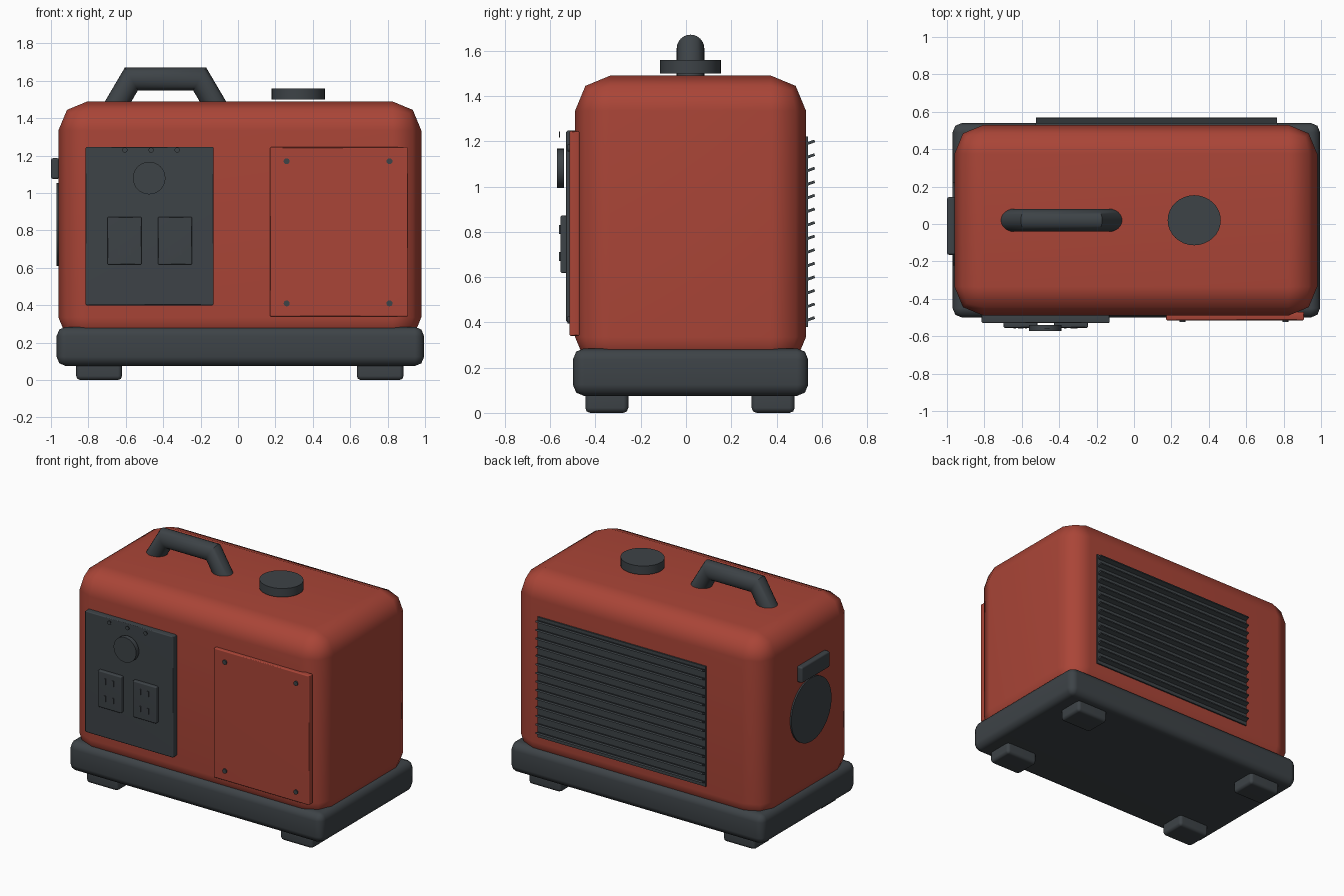
import bpy, bmesh, math
from mathutils import Vector

if "Cube" in bpy.data.objects:
    bpy.data.objects.remove(bpy.data.objects["Cube"])


def material(name, rgb):
    m = bpy.data.materials.new(name)
    m.diffuse_color = (*rgb, 1)
    m.use_nodes = True
    m.node_tree.nodes["Principled BSDF"].inputs["Base Color"].default_value = m.diffuse_color
    return m


RED = material("brick red", (0.40, 0.059, 0.038))
DARK = material("charcoal", (0.047, 0.056, 0.063))
CX, CY = 0.01, 0.02


def finish(ob, mat, angle=30):
    ob.data.materials.append(mat)
    bpy.ops.object.select_all(action='DESELECT')
    ob.select_set(True)
    bpy.context.view_layer.objects.active = ob
    bpy.ops.object.shade_smooth_by_angle(angle=math.radians(angle))
    return ob


def from_bmesh(name, bm):
    me = bpy.data.meshes.new(name)
    bm.to_mesh(me)
    bm.free()
    ob = bpy.data.objects.new(name, me)
    bpy.context.collection.objects.link(ob)
    return ob


def box(name, x, y, z, mat, bevel=0.0, segs=2, tilt=0.0):
    """Box given by its (min, max) range on each axis."""
    bm = bmesh.new()
    bmesh.ops.create_cube(bm, size=1)
    bmesh.ops.scale(bm, verts=bm.verts, vec=[r[1] - r[0] for r in (x, y, z)])
    if bevel:
        bmesh.ops.bevel(bm, geom=bm.edges[:], offset=bevel, segments=segs,
                        profile=0.5, affect='EDGES')
    ob = from_bmesh(name, bm)
    ob.location = [(r[0] + r[1]) / 2 for r in (x, y, z)]
    ob.rotation_euler.x = tilt
    finish(ob, mat, 50)
    if bevel:
        wn = ob.modifiers.new("flat_normals", 'WEIGHTED_NORMAL')
        wn.keep_sharp = True
    return ob


def disc(name, loc, r, depth, axis, mat, r2=None, segs=32):
    """Cylinder centred at loc, along the given axis."""
    bpy.ops.mesh.primitive_cylinder_add(vertices=segs, radius=1, depth=1, location=loc)
    ob = bpy.context.object
    ob.name = name
    ob.scale = (r, r2 or r, depth)
    ob.rotation_euler = {'x': (0, math.pi / 2, 0), 'y': (math.pi / 2, 0, 0), 'z': (0, 0, 0)}[axis]
    return finish(ob, mat)


# Housing, base tray and feet
box("housing", (-0.96, 0.98), (-0.49, 0.53), (0.18, 1.49), RED, 0.155)
box("base_tray", (-0.97, 0.995), (-0.50, 0.54), (0.075, 0.285), DARK, 0.05)
for x in ((-0.865, -0.62), (0.635, 0.885)):
    for y in ((-0.445, -0.255), (0.29, 0.48)):
        box("foot", x, y, (0, 0.11), DARK, 0.022)

# Carry handle: round bar with mitred corners
path = [Vector(p) for p in ((-0.67, 1.44), (-0.57, 1.61), (-0.205, 1.61), (-0.105, 1.44))]
bm = bmesh.new()
rings, N, R = [], 24, 0.061
for i, p in enumerate(path):
    a = (path[max(i, 1)] - path[max(i, 1) - 1]).normalized()
    k = min(i, len(path) - 2)
    b = (path[k + 1] - path[k]).normalized()
    t = (a + b).normalized()
    side = Vector((-t.y, t.x)) / t.dot(b)
    ring = []
    for j in range(N):
        u = math.tau * j / N
        q = p + side * R * math.cos(u)
        ring.append(bm.verts.new((q.x, CY + R * math.sin(u), q.y)))
    rings.append(ring)
for r0, r1 in zip(rings, rings[1:]):
    for j in range(N):
        bm.faces.new((r0[j], r0[(j + 1) % N], r1[(j + 1) % N], r1[j]))
bm.faces.new(rings[0])
bm.faces.new(rings[-1])
bmesh.ops.recalc_face_normals(bm, faces=bm.faces[:])
finish(from_bmesh("carry_handle", bm), DARK, 40)

# Fuel cap
disc("fuel_cap", (0.322, CY, 1.53), 0.142, 0.06, 'z', DARK, r2=0.134)

# Control panel with knob, indicators and sockets
box("control_panel", (-0.815, -0.13), (-0.53, -0.47), (0.40, 1.247), DARK, 0.006, 1)
disc("control_knob", (-0.475, -0.555, 1.08), 0.087, 0.032, 'y', DARK)
for x in (-0.605, -0.465, -0.325):
    disc("indicator", (x, -0.558, 1.23), 0.014, 0.004, 'y', DARK, segs=16)
for cx in (-0.607, -0.337):
    box("socket", (cx - 0.092, cx + 0.092), (-0.555, -0.52), (0.617, 0.872), DARK, 0.006, 1)
    for sx in (-0.03, 0.03):
        for z in (0.69, 0.81):
            box("socket_slot", (cx + sx - 0.006, cx + sx + 0.006), (-0.56, -0.554),
                (z - 0.02, z + 0.02), DARK)

# Access cover with four screws
box("access_cover", (0.17, 0.91), (-0.515, -0.47), (0.34, 1.245), RED, 0.006, 1)
for x in (0.26, 0.81):
    for z in (0.41, 1.17):
        disc("cover_screw", (x, -0.515, z), 0.016, 0.016, 'y', DARK, segs=16)

# Rear vent: backing plate and tilted slats
box("vent_plate", (-0.53, 0.77), (0.50, 0.54), (0.38, 1.22), DARK)
for i in range(14):
    z = 0.412 + i * 0.06
    box("vent_slat", (-0.525, 0.765), (0.515, 0.57), (z - 0.006, z + 0.006), DARK,
        tilt=math.radians(20))

# Recoil starter on the left side: round cover and pull grip
disc("starter_cover", (-0.95, 0.0, 0.832), 0.222, 0.04, 'x', DARK, segs=48)
box("pull_grip", (-1.0, -0.955), (-0.165, 0.145), (1.075, 1.187), DARK, 0.012)
